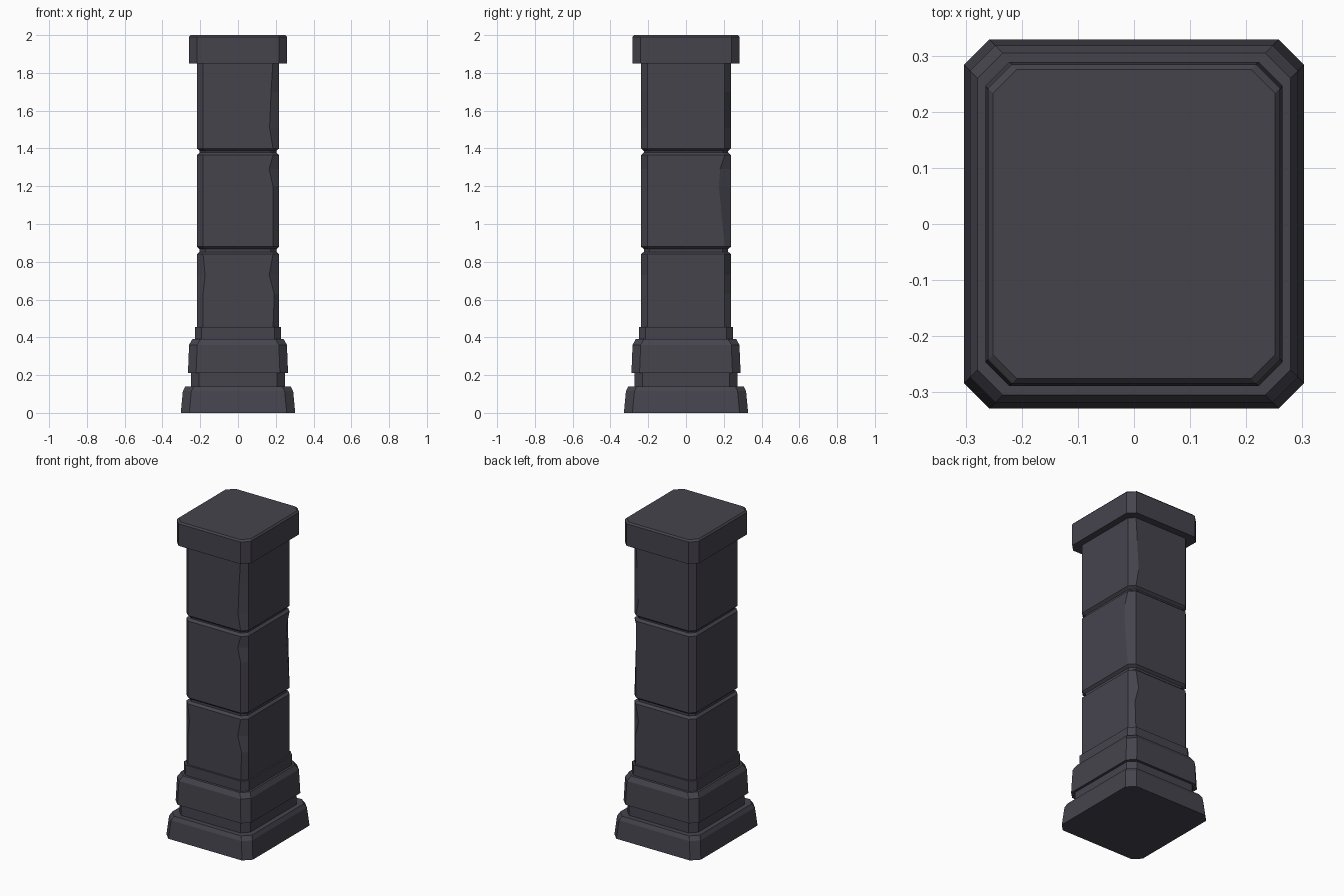
import bpy, bmesh

if "Cube" in bpy.data.objects:
    bpy.data.objects.remove(bpy.data.objects["Cube"])

stone = bpy.data.materials.new("dark_stone")
stone.diffuse_color = (0.06, 0.057, 0.073, 1)
stone.use_nodes = True
stone.node_tree.nodes["Principled BSDF"].inputs["Base Color"].default_value = stone.diffuse_color


def ring(hx, hy, z, c, chips=None):
    """Chamfered rectangle; chips maps a corner (sx, sy) to its own (cx, cy)."""
    pts = []
    for sx, sy in ((1, -1), (1, 1), (-1, 1), (-1, -1)):
        cx, cy = (chips or {}).get((sx, sy), (c, c))
        pair = [(sx * (hx - cx), sy * hy, z), (sx * hx, sy * (hy - cy), z)]
        pts += pair if sx * sy < 0 else pair[::-1]
    return pts


def loft(name, rings):
    bm = bmesh.new()
    loops = [[bm.verts.new(p) for p in r] for r in rings]
    for a, b in zip(loops, loops[1:]):
        for i in range(8):
            j = (i + 1) % 8
            bm.faces.new((a[i], a[j], b[j], b[i]))
    bm.faces.new(loops[0][::-1])
    bm.faces.new(loops[-1])
    bmesh.ops.recalc_face_normals(bm, faces=bm.faces)
    me = bpy.data.meshes.new(name)
    bm.to_mesh(me)
    bm.free()
    me.materials.append(stone)
    ob = bpy.data.objects.new(name, me)
    bpy.context.collection.objects.link(ob)


def tier(name, steps, dy, c):
    loft(name, [ring(hx, hx + dy, z, c) for hx, z in steps])


# Plinth, mouldings and cap: (half width, height) steps
tier("plinth", [(0.303, 0), (0.292, 0.115), (0.279, 0.14)], 0.026, 0.045)
tier("plinth_neck", [(0.249, 0.13), (0.249, 0.22)], 0.024, 0.042)
tier("base_block", [(0.265, 0.21), (0.259, 0.36), (0.242, 0.39)], 0.024, 0.043)
tier("collar", [(0.228, 0.38), (0.228, 0.455)], 0.022, 0.035)
tier("cap", [(0.26, 1.85), (0.26, 1.99), (0.251, 2.0)], 0.024, 0.042)

# Shaft: three blocks with chipped corners, parted by grooves
HX, HY, C = 0.218, 0.238, 0.033
FR, BR, BL, FL = (1, -1), (1, 1), (-1, 1), (-1, -1)
wide = (0.053, C)    # chip reaching onto the front or back face
side = (C, 0.064)    # chip reaching onto the side face
small = (0.026, C)
shaft = [
    (0.44, {}),
    (0.63, {FR: small, BR: small}),
    (0.73, {FR: wide, BR: wide, FL: (0.044, C)}),
    (0.84, {}),
    "groove", (0.88, {}),
    (1.20, {BR: side}),
    (1.29, {FR: wide, BR: (C, 0.058)}),
    (1.365, {}),
    "groove", (1.40, {}),
    (1.51, {FR: (0.051, C), BR: wide}),
    (1.70, {FR: (0.043, C), BR: (0.043, C)}),
    (1.86, {}),
]
rings = []
for i, s in enumerate(shaft):
    if s == "groove":
        z0, z1 = shaft[i - 1][0], shaft[i + 1][0]
        for z in (z0 + 0.013, z1 - 0.013):
            rings.append(ring(HX - 0.015, HY - 0.015, z, 0.03))
    else:
        rings.append(ring(HX, HY, s[0], C, s[1]))
loft("shaft", rings)
